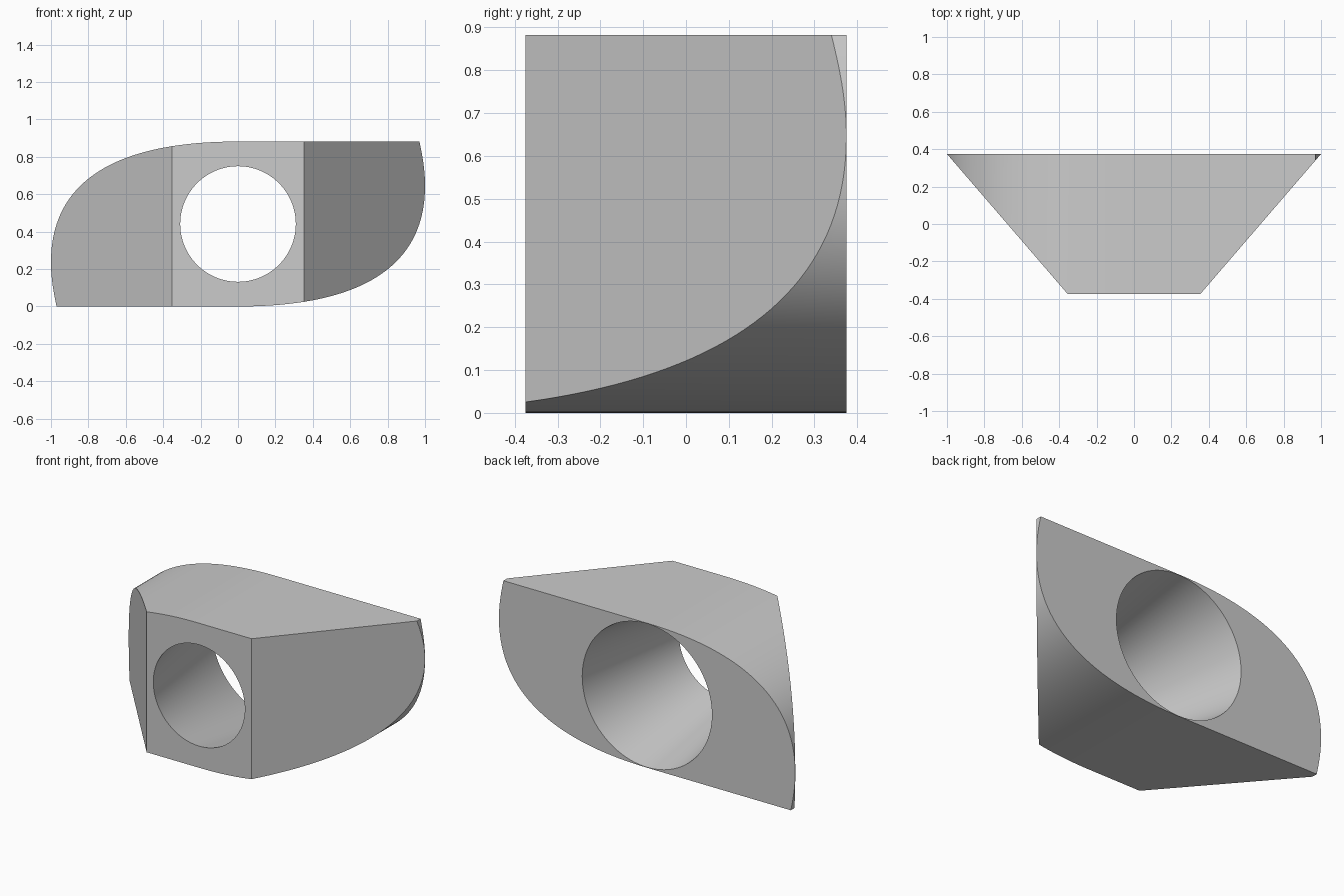
import bpy
import bmesh
import math
from mathutils import Vector
from mathutils.geometry import interpolate_bezier

HEIGHT, HALF_DEPTH = 0.882, 0.375
FRONT_HALF, BACK_HALF = 0.354, 1.0005
BORE_FRONT, BORE_BACK = 0.309, 0.438

cube = bpy.data.objects.get("Cube")
if cube:
    bpy.data.objects.remove(cube, do_unlink=True)

grey = bpy.data.materials.new("plain grey")
grey.use_nodes = True
colour = (0.6, 0.6, 0.6, 1)
grey.diffuse_color = colour
grey.node_tree.nodes["Principled BSDF"].inputs["Base Color"].default_value = colour


def curve(a, b, c, d, steps):
    return [p.to_2d() for p in interpolate_bezier(*[Vector((*q, 0)) for q in (a, b, c, d)], steps)]


# Half outline: flat bottom sweeping up to the left-hand corner
half = curve((0, 0), (0.62, 0), (1, 0.19), (1, 0.645), 49)
half += curve((1, 0.645), (1, 0.735), (0.985, 0.81), (0.97, HEIGHT), 17)[1:]
# The other half is the same outline turned half a turn
outline = half + [Vector((-p.x, HEIGHT - p.y)) for p in half]

# Body: extruded outline
bm = bmesh.new()
front = bm.faces.new([bm.verts.new((p.x, -HALF_DEPTH, p.y)) for p in outline])
extruded = bmesh.ops.extrude_face_region(bm, geom=[front], use_keep_orig=True)
bmesh.ops.translate(bm, vec=(0, 2 * HALF_DEPTH, 0),
                    verts=[v for v in extruded["geom"] if isinstance(v, bmesh.types.BMVert)])

# Slanted cheeks, tapering toward the front
for side in (-1, 1):
    normal = Vector((side * 2 * HALF_DEPTH, FRONT_HALF - BACK_HALF, 0)).normalized()
    bmesh.ops.bisect_plane(bm, geom=bm.verts[:] + bm.edges[:] + bm.faces[:], dist=1e-6,
                           plane_co=(side * FRONT_HALF, -HALF_DEPTH, 0),
                           plane_no=normal, clear_outer=True)
    bmesh.ops.holes_fill(bm, edges=[e for e in bm.edges if e.is_boundary], sides=0)
bmesh.ops.recalc_face_normals(bm, faces=bm.faces[:])
mesh = bpy.data.meshes.new("body")
bm.to_mesh(mesh)
bm.free()
mesh.materials.append(grey)
body = bpy.data.objects.new("body", mesh)
bpy.context.collection.objects.link(body)

# Conical bore widening to the back; the cutter runs past both faces on the same slope
overrun = 1.2
middle = (BORE_FRONT + BORE_BACK) / 2
flare = (BORE_BACK - BORE_FRONT) / 2 * overrun
bpy.ops.mesh.primitive_cone_add(vertices=96, radius1=middle + flare, radius2=middle - flare,
                                depth=2 * HALF_DEPTH * overrun,
                                location=(0, 0, HEIGHT / 2), rotation=(math.pi / 2, 0, 0))
cutter = bpy.context.object
cutter.name = "bore_cutter"
cutter.hide_render = True
cutter.data.materials.append(grey)

bpy.ops.object.select_all(action="DESELECT")
body.select_set(True)
bpy.context.view_layer.objects.active = body
bore = body.modifiers.new("bore", "BOOLEAN")
bore.operation = "DIFFERENCE"
bore.solver = "EXACT"
bore.object = cutter
bpy.ops.object.modifier_apply(modifier=bore.name)
bpy.data.objects.remove(cutter, do_unlink=True)

bpy.ops.object.shade_smooth_by_angle(angle=math.radians(20))
